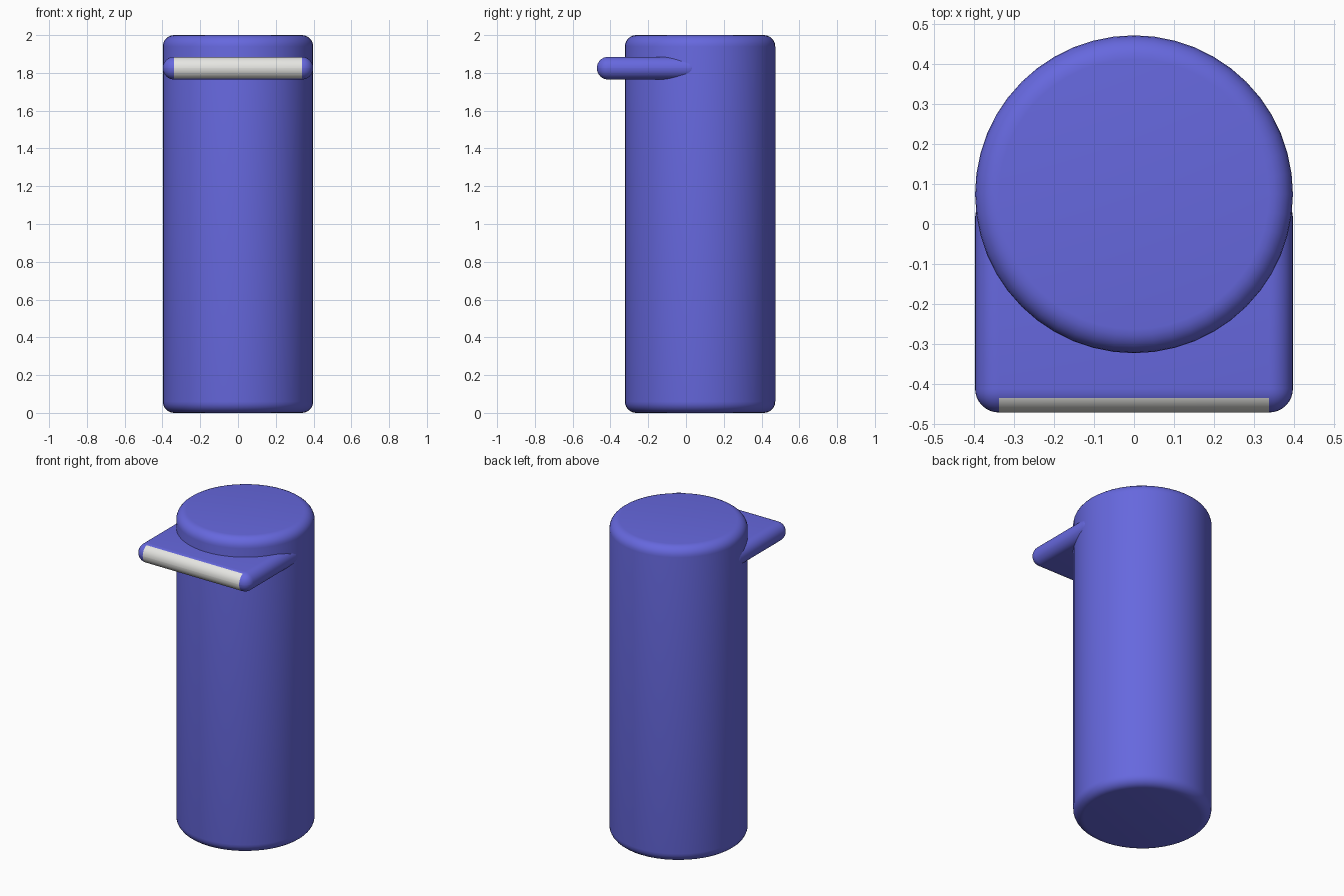
import bpy, bmesh, math
from mathutils import Matrix

if "Cube" in bpy.data.objects:
    bpy.data.objects.remove(bpy.data.objects["Cube"])


def material(name, color):
    m = bpy.data.materials.new(name)
    m.diffuse_color = (*color, 1.0)
    m.use_nodes = True
    m.node_tree.nodes["Principled BSDF"].inputs["Base Color"].default_value = m.diffuse_color
    return m


blue = material("violet blue", (0.133, 0.138, 0.73))
white = material("off white", (0.79, 0.79, 0.76))


def make_object(name, bm, mats):
    bmesh.ops.recalc_face_normals(bm, faces=bm.faces)
    mesh = bpy.data.meshes.new(name)
    bm.to_mesh(mesh)
    bm.free()
    ob = bpy.data.objects.new(name, mesh)
    bpy.context.collection.objects.link(ob)
    for m in mats:
        mesh.materials.append(m)
    bpy.ops.object.select_all(action='DESELECT')
    ob.select_set(True)
    bpy.context.view_layer.objects.active = ob
    bpy.ops.object.shade_smooth_by_angle(angle=math.radians(35))
    return ob


R, CY, ROUND = 0.398, 0.0745, 0.06

# body: upright cylinder with rounded rims
bm = bmesh.new()
bmesh.ops.create_cone(bm, cap_ends=True, segments=48, radius1=R, radius2=R, depth=2.0,
                      matrix=Matrix.Translation((0, CY, 1.0)))
rims = [e for e in bm.edges if abs(e.verts[0].co.z - e.verts[1].co.z) < 1e-4]
bmesh.ops.bevel(bm, geom=rims, offset=ROUND, segments=6, profile=0.5, affect='EDGES')
make_object("body", bm, [blue])

# lip plate: fully rounded slab sticking out of the front near the top
y0, y1, zc = -0.472, CY, 1.825
bm = bmesh.new()
bmesh.ops.create_cube(bm, size=1.0, matrix=Matrix.Translation((0, (y0 + y1) / 2, zc))
                      @ Matrix.Diagonal((2 * R, y1 - y0, 0.12, 1)))
bmesh.ops.bevel(bm, geom=list(bm.edges), offset=ROUND - 0.0003, segments=8,
                profile=0.5, affect='EDGES')
# front rounded edge between the corners is white
for f in bm.faces:
    c = f.calc_center_median()
    if c.y < -0.438 and all(abs(v.co.x) < R - ROUND + 0.002 for v in f.verts):
        f.material_index = 1
make_object("front_lip", bm, [blue, white])
